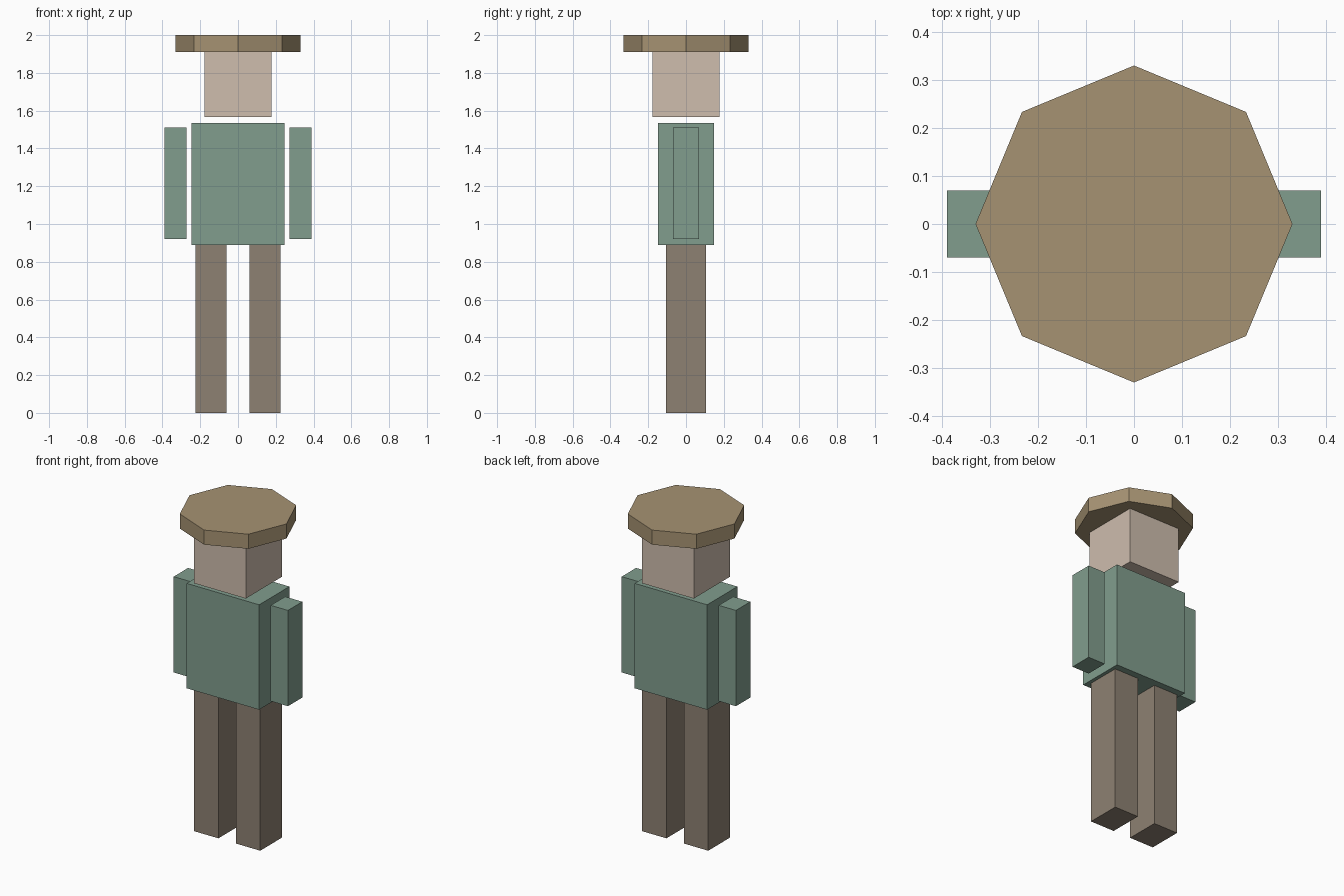
import bpy
import math

if "Cube" in bpy.data.objects:
    bpy.data.objects.remove(bpy.data.objects["Cube"])


def material(name, rgb):
    mat = bpy.data.materials.new(name)
    mat.diffuse_color = (*rgb, 1.0)
    mat.use_nodes = True
    mat.node_tree.nodes["Principled BSDF"].inputs["Base Color"].default_value = mat.diffuse_color
    return mat


def box(name, x, y, z, mat):
    """Box spanning the (min, max) range on each axis."""
    spans = (x, y, z)
    bpy.ops.mesh.primitive_cube_add(size=1, location=[(a + b) / 2 for a, b in spans])
    obj = bpy.context.object
    obj.name = name
    obj.scale = [b - a for a, b in spans]
    bpy.ops.object.transform_apply(location=False, rotation=False, scale=True)
    obj.data.materials.append(mat)
    return obj


skin = material("skin", (0.62, 0.51, 0.42))
shirt = material("shirt", (0.22, 0.34, 0.27))
trousers = material("trousers", (0.27, 0.22, 0.17))
straw = material("straw", (0.38, 0.29, 0.17))

# Torso and head, with the small neck gap between them
box("torso", (-0.247, 0.247), (-0.147, 0.147), (0.89, 1.536), shirt)
box("head", (-0.177, 0.177), (-0.177, 0.177), (1.567, 1.915), skin)

# Arms and legs, mirrored left and right
for side, s in (("left", -1), ("right", 1)):
    box(f"{side}_arm", sorted((s * 0.272, s * 0.389)), (-0.07, 0.07), (0.92, 1.51), shirt)
    box(f"{side}_leg", sorted((s * 0.06, s * 0.225)), (-0.105, 0.105), (0.0, 0.89), trousers)

# Flat eight-sided hat with corners on the axes
bpy.ops.mesh.primitive_cylinder_add(vertices=8, radius=0.33, depth=0.09, location=(0, 0, 1.955))
hat = bpy.context.object
hat.name = "hat"
hat.data.materials.append(straw)
